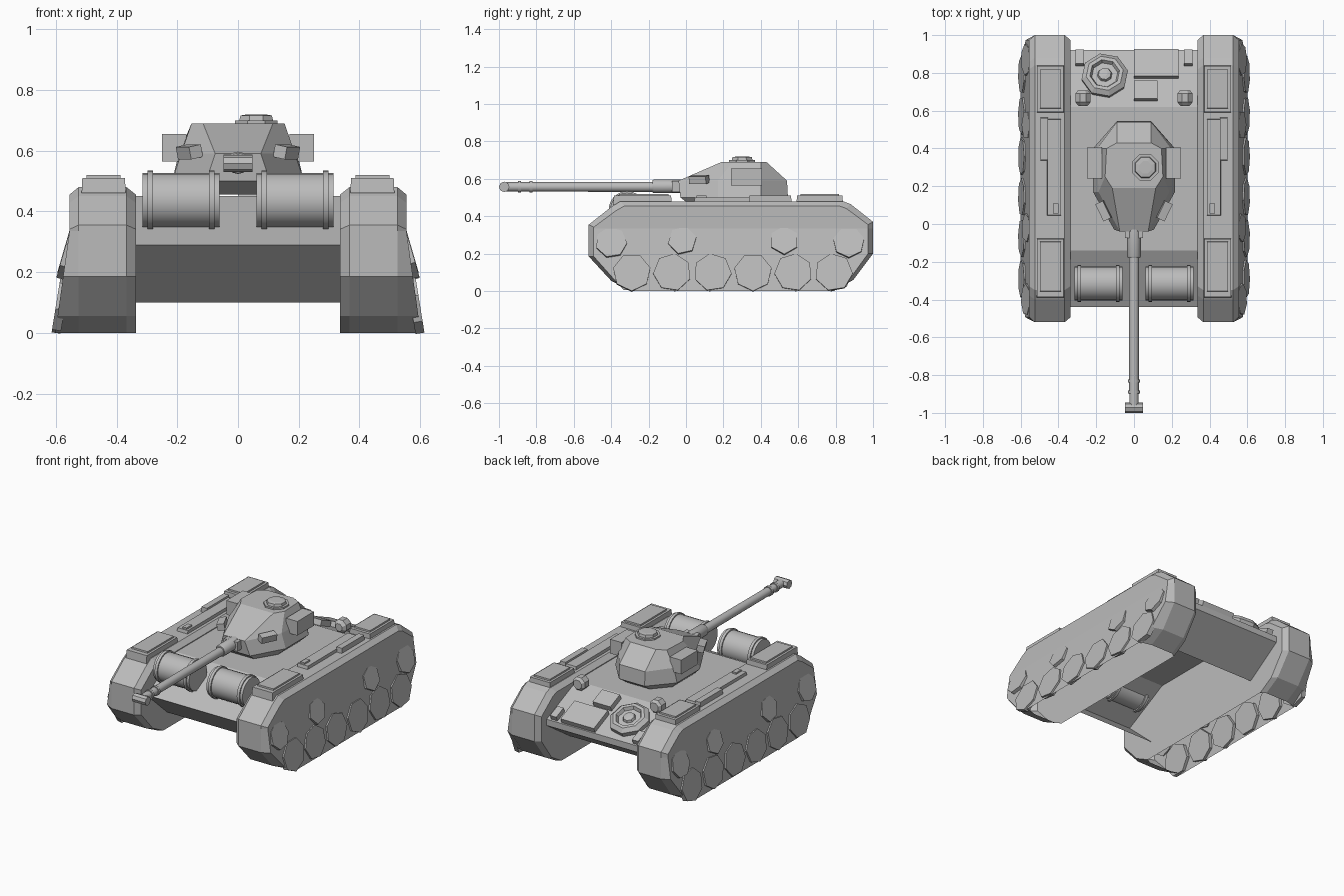
import bpy, bmesh, math
from mathutils import Vector, Matrix

if "Cube" in bpy.data.objects:
    bpy.data.objects.remove(bpy.data.objects["Cube"], do_unlink=True)

grey = bpy.data.materials.new("plain_grey")
grey.use_nodes = True
COL = (0.5, 0.5, 0.5, 1)
grey.diffuse_color = COL
grey.node_tree.nodes["Principled BSDF"].inputs["Base Color"].default_value = COL


def finish(name, bm, smooth=False):
    mesh = bpy.data.meshes.new(name)
    bm.to_mesh(mesh)
    bm.free()
    mesh.materials.append(grey)
    obj = bpy.data.objects.new(name, mesh)
    bpy.context.collection.objects.link(obj)
    if smooth:
        bpy.ops.object.select_all(action='DESELECT')
        obj.select_set(True)
        bpy.context.view_layer.objects.active = obj
        bpy.ops.object.shade_smooth_by_angle(angle=math.radians(35))
    return obj


def loft(bm, rings):
    rows = [[bm.verts.new(p) for p in r] for r in rings]
    n = len(rows[0])
    for a, b in zip(rows, rows[1:]):
        for i in range(n):
            j = (i + 1) % n
            bm.faces.new((a[i], a[j], b[j], b[i]))
    bm.faces.new(rows[0])
    bm.faces.new(rows[-1])
    bmesh.ops.recalc_face_normals(bm, faces=bm.faces)


def box(name, lo, hi, rot=(0, 0, 0), taper=1.0):
    bm = bmesh.new()
    bmesh.ops.create_cube(bm, size=1)
    size = [b - a for a, b in zip(lo, hi)]
    for v in bm.verts:
        k = taper if v.co.z > 0 else 1
        v.co = Vector((v.co.x * size[0] * k, v.co.y * size[1] * k, v.co.z * size[2]))
    obj = finish(name, bm)
    obj.location = [(a + b) / 2 for a, b in zip(lo, hi)]
    obj.rotation_euler = rot
    return obj


def lathe(name, profile, sides, loc, axis='Z', rot=(0, 0, 0), smooth=False, spin=0.0):
    """Solid of revolution from (radius, height) points along an axis."""
    bm = bmesh.new()
    loft(bm, [[(r * math.cos(2 * math.pi * i / sides + spin),
                r * math.sin(2 * math.pi * i / sides + spin), h)
               for i in range(sides)] for r, h in profile])
    turn = {'Z': Matrix(), 'X': Matrix.Rotation(math.pi / 2, 4, 'Y'),
            'Y': Matrix.Rotation(-math.pi / 2, 4, 'X')}[axis]
    bm.transform(turn)
    obj = finish(name, bm, smooth)
    obj.location = loc
    obj.rotation_euler = rot
    return obj


# Hull: deck and sloped end plates, open underneath
HULL = [(-.23, .1), (-.44, .29), (-.14, .45), (.62, .45), (.92, .32), (.92, .28), (.68, .12)]
bm = bmesh.new()
left, right = [[bm.verts.new((x, y, z)) for y, z in HULL] for x in (.336, -.336)]
for i in range(len(HULL) - 1):
    bm.faces.new((left[i], left[i + 1], right[i + 1], right[i]))
bmesh.ops.recalc_face_normals(bm, faces=bm.faces)
if sum(f.normal.z * f.calc_area() for f in bm.faces) < 0:
    bmesh.ops.reverse_faces(bm, faces=bm.faces)
finish("hull", bm)

# Track pods: beveled side profile, flared outer skirt, open underneath
SIDE = [(-.35, .48), (-.4, .45), (-.52, .355), (-.52, .185), (-.4, .055), (-.29, 0),
        (.79, 0), (.895, .06), (1, .2), (1, .37), (.88, .465), (.84, .48)]
SKIRT = .335


def flare(z):
    return .555 + max(0, SKIRT - z) * .14


def inset(y, z):
    return .24 + (y - .24) * .965, z - .025 * max(0, (z - .2) / .28)


for s, side in ((1, "left"), (-1, "right")):
    bm = bmesh.new()
    thin = [inset(y, z) for y, z in SIDE]
    loft(bm, [[(x, y, z) for y, z in ring]
              for x, ring in ((.336, thin), (.367, SIDE), (.525, SIDE), (.555, thin))])
    bmesh.ops.bisect_plane(bm, geom=bm.verts[:] + bm.edges[:] + bm.faces[:],
                           plane_co=(0, 0, SKIRT), plane_no=(0, 0, 1))
    for v in bm.verts:
        if v.co.x > .55:
            v.co.x = flare(v.co.z)
        v.co.x *= s
    if s < 0:
        bmesh.ops.reverse_faces(bm, faces=bm.faces)
    floor = [f for f in bm.faces if all(v.co.z < .01 for v in f.verts)]
    bmesh.ops.delete(bm, geom=floor, context='FACES')
    finish(side + "_track_pod", bm)

    # Road wheels below, return rollers above sinking under the fender
    wheels = [(-.29 + .216 * i, .1, .102, 7, .16) for i in range(6)]
    wheels += [(y, .27, .078, 6, .28) for y in (-.02, .525)]
    wheels += [(y, .26, .085, 7, .28) for y in (-.4, .87)]
    for i, (y, z, r, n, tilt) in enumerate(wheels):
        lathe(f"{side}_wheel_{i + 1}", [(r, -.02), (r, .01)], n, (s * flare(z), y, z),
              rot=(0, s * (math.pi / 2 - tilt), 0), spin=.3 * i)

    # Stowage boxes along the fender
    for i, (x0, x1, y0, y1, h) in enumerate([
            (.37, .515, -.39, -.075, .51), (.385, .5, -.36, -.09, .52),
            (.37, .515, .59, .84, .51), (.385, .5, .61, .82, .52),
            (.385, .46, .04, .56, .5), (.455, .495, .335, .565, .512), (.4, .43, .055, .11, .51)]):
        box(f"{side}_fender_box_{i + 1}", (min(s * x0, s * x1), y0, .46),
            (max(s * x0, s * x1), y1, h), taper=.97)

    # Fuel drum with raised bands
    half = [(.09, -.127), (.09, -.11), (.098, -.11), (.098, -.092), (.09, -.092)]
    lathe(side + "_fuel_drum", half + [(r, -x) for r, x in reversed(half)],
          24, (s * .188, -.315, .436), 'X', smooth=True)

    # Turret cheeks and small front boxes
    box(side + "_turret_cheek", (s * .21 - .04, .24, .565), (s * .21 + .04, .405, .655))
    box(side + "_turret_front_box", (s * .16 - .022, .02, .575), (s * .16 + .022, .12, .617),
        (0, s * .2, -s * .45))

    # Rear deck lamp and bracket
    lathe(side + "_rear_lamp", [(.025, -.045), (.044, -.025), (.044, .02), (.03, .036)], 8,
          (s * .27, .67, .475), 'Y', spin=math.pi / 8)
    box(side + "_rear_bracket", (s * .288 - .022, .84, .335), (s * .288 + .022, .92, .37), (-.41, 0, 0))

# Turret body
HALVES = [
    (.455, [(.09, .03), (.17, .16), (.17, .38), (.08, .48)]),
    (.5, [(.105, -.03), (.217, .17), (.217, .4), (.09, .545)]),
    (.59, [(.075, -.04), (.188, .17), (.195, .4), (.09, .54)]),
    (.69, [(.115, .19), (.153, .25), (.145, .4), (.09, .43)])]
bm = bmesh.new()
loft(bm, [[(x, y, z) for x, y in h] + [(-x, y, z) for x, y in reversed(h)] for z, h in HALVES])
finish("turret", bm)
lathe("cupola", [(.076, 0), (.076, .015), (.06, .015), (.056, .031), (.035, .034)], 8,
      (.06, .3, .685), spin=math.pi / 8)

# Gun
box("mantlet", (-.048, -.075, .53), (.048, 0, .588))
lathe("gun_sleeve", [(.032, -.18), (.037, -.17), (.037, -.03)], 12, (0, 0, .56), 'Y', smooth=True)
lathe("gun_barrel", [(.025, -.96), (.027, -.15)], 12, (0, 0, .557), 'Y', smooth=True)
for i, y in enumerate((-.89, -.83)):
    lathe(f"barrel_ring_{i + 1}", [(.031, -.008), (.031, .008)], 12, (0, y, .557), 'Y', smooth=True)
lathe("muzzle", [(.028, -.047), (.028, .047)], 8, (0, -.972, .557), 'X')

# Rear deck: spare wheel and hatches lying on the slope
SLOPE = (-.41, 0, 0)
lathe("spare_wheel", [(.12, -.02), (.125, .02), (.1, .04), (.08, .04), (.07, .02), (.04, .02),
                      (.034, .035), (.015, .04)], 8, (-.155, .782, .39), rot=SLOPE, spin=.2)
box("engine_hatch", (0, .77, .345), (.235, .925, .385), SLOPE)
box("small_hatch", (0, .65, .4), (.125, .755, .45), SLOPE)
